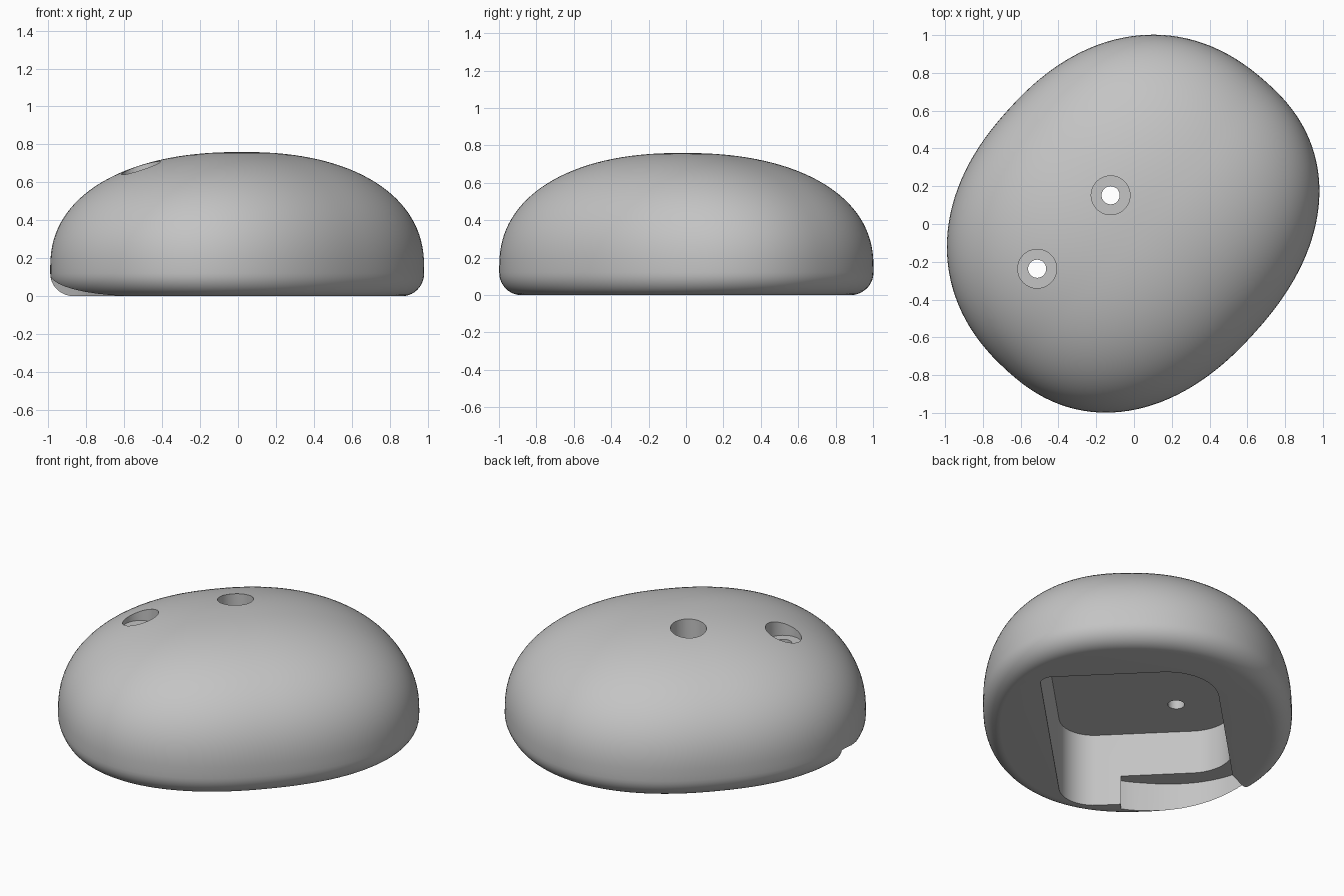
import bpy
import bmesh
from math import sin, cos, pi, radians, copysign
from mathutils import Matrix

cube = bpy.data.objects.get("Cube")
if cube:
    bpy.data.objects.remove(cube, do_unlink=True)

grey = bpy.data.materials.new("plain grey")
grey.use_nodes = True
grey.diffuse_color = (0.55, 0.55, 0.55, 1)
grey.node_tree.nodes["Principled BSDF"].inputs["Base Color"].default_value = (0.55, 0.55, 0.55, 1)

# Body proportions: long half, the two short halves, and squareness of the plan
LONG, WIDE, NARROW, SQUARE, OFFSET, BODY_ANGLE = 1.027, 0.93, 0.83, 2.25, -0.03, 48
HEIGHT, FOOT, WAIST, POWER, SIDES = 0.76, 0.12, 0.15, 2.25, 128
CEILING, LEDGE, BORE_FLOOR = 0.46, 0.185, 0.61


def plan(a, scale=1):
    """Point on the lopsided oval outline of the body."""
    c, s = cos(a), sin(a)
    short = WIDE if s > 0 else NARROW
    x = LONG * copysign(abs(c) ** (2 / SQUARE), c)
    y = short * copysign(abs(s) ** (2 / SQUARE), s)
    return x * scale, y * scale + OFFSET


def make_object(name, bm, angle):
    """Turn a bmesh into an object rotated about z."""
    bmesh.ops.recalc_face_normals(bm, faces=bm.faces)
    bm.transform(Matrix.Rotation(radians(angle), 4, "Z"))
    mesh = bpy.data.meshes.new(name)
    bm.to_mesh(mesh)
    bm.free()
    mesh.materials.append(grey)
    obj = bpy.data.objects.new(name, mesh)
    bpy.context.collection.objects.link(obj)
    return obj


def prism(name, outline, bottom, top, angle=45):
    """Upright prism over a plan outline."""
    bm = bmesh.new()
    face = bm.faces.new([bm.verts.new((x, y, bottom)) for x, y in outline])
    moved = bmesh.ops.extrude_face_region(bm, geom=[face])["geom"]
    verts = [g for g in moved if isinstance(g, bmesh.types.BMVert)]
    bmesh.ops.translate(bm, verts=verts, vec=(0, 0, top - bottom))
    return make_object(name, bm, angle)


def circle(x, y, radius, n=48):
    return [(x + radius * cos(2 * pi * i / n), y + radius * sin(2 * pi * i / n)) for i in range(n)]


def rounded_rect(x0, x1, y0, y1, radii, n=12):
    """Counter-clockwise from the (x1, y1) corner, one radius per corner."""
    corners = [(x1, y1, -1, -1), (x0, y1, 1, -1), (x0, y0, 1, 1), (x1, y0, -1, 1)]
    points = []
    for k, ((x, y, sx, sy), r) in enumerate(zip(corners, radii)):
        for i in range(n + 1):
            a = (k + i / n) * pi / 2
            points.append((x + sx * r + r * cos(a), y + sy * r + r * sin(a)))
    return points


# Domed body: rounded foot, swelling crown
profile = [(1 - FOOT + FOOT * sin(i * pi / 20), FOOT - FOOT * cos(i * pi / 20)) for i in range(11)]
for i in range(32):
    a = i * pi / 64
    profile.append((cos(a) ** (2 / POWER), WAIST + (HEIGHT - WAIST) * sin(a) ** (2 / POWER)))
bm = bmesh.new()
rings = [[bm.verts.new((*plan(2 * pi * i / SIDES, r), z)) for i in range(SIDES)] for r, z in profile]
for low, high in zip(rings, rings[1:]):
    for i in range(SIDES):
        j = (i + 1) % SIDES
        bm.faces.new((low[i], low[j], high[j], high[i]))
bm.faces.new(rings[0])
apex = bm.verts.new((0, OFFSET, HEIGHT))
for i in range(SIDES):
    bm.faces.new((rings[-1][i], rings[-1][(i + 1) % SIDES], apex))
body = make_object("domed_body", bm, BODY_ANGLE)

# Underside pocket, x along the long diagonal and y across it
cutters = [prism("pocket_cutter",
                 rounded_rect(-0.84, 0.64, -0.485, 0.515, (0.3, 0.25, 0.2, 0.07)), -0.1, CEILING)]

# Shallow side notch whose wall drifts out to the body's edge
notch = []
for i in range(33):
    t = i / 32
    notch.append(plan(radians(184.4 - 48.4 * t), 0.998 - 0.12 * (1 - t) ** 1.8))
notch += [(-0.484, 0.52), (-0.4, 0.1), (-0.6, notch[0][1])]
cutters.append(prism("notch_cutter", notch, -0.1, LEDGE, BODY_ANGLE))

# Two counterbored screw holes
for k, x in enumerate((0.02, -0.53)):
    cutters.append(prism(f"bore_cutter_{k}", circle(x, 0.195, 0.103), BORE_FLOOR, 1))
    cutters.append(prism(f"screw_cutter_{k}", circle(x, 0.195, 0.048, 32), CEILING - 0.1, BORE_FLOOR + 0.1))

bpy.context.view_layer.objects.active = body
for cutter in cutters:
    cutter.hide_render = True
    cut = body.modifiers.new(cutter.name, "BOOLEAN")
    cut.operation = "DIFFERENCE"
    cut.solver = "EXACT"
    cut.object = cutter
    bpy.ops.object.modifier_apply(modifier=cut.name)
    bpy.data.objects.remove(cutter, do_unlink=True)

bpy.ops.object.select_all(action="DESELECT")
body.select_set(True)
bpy.ops.object.shade_smooth_by_angle(angle=radians(30))
